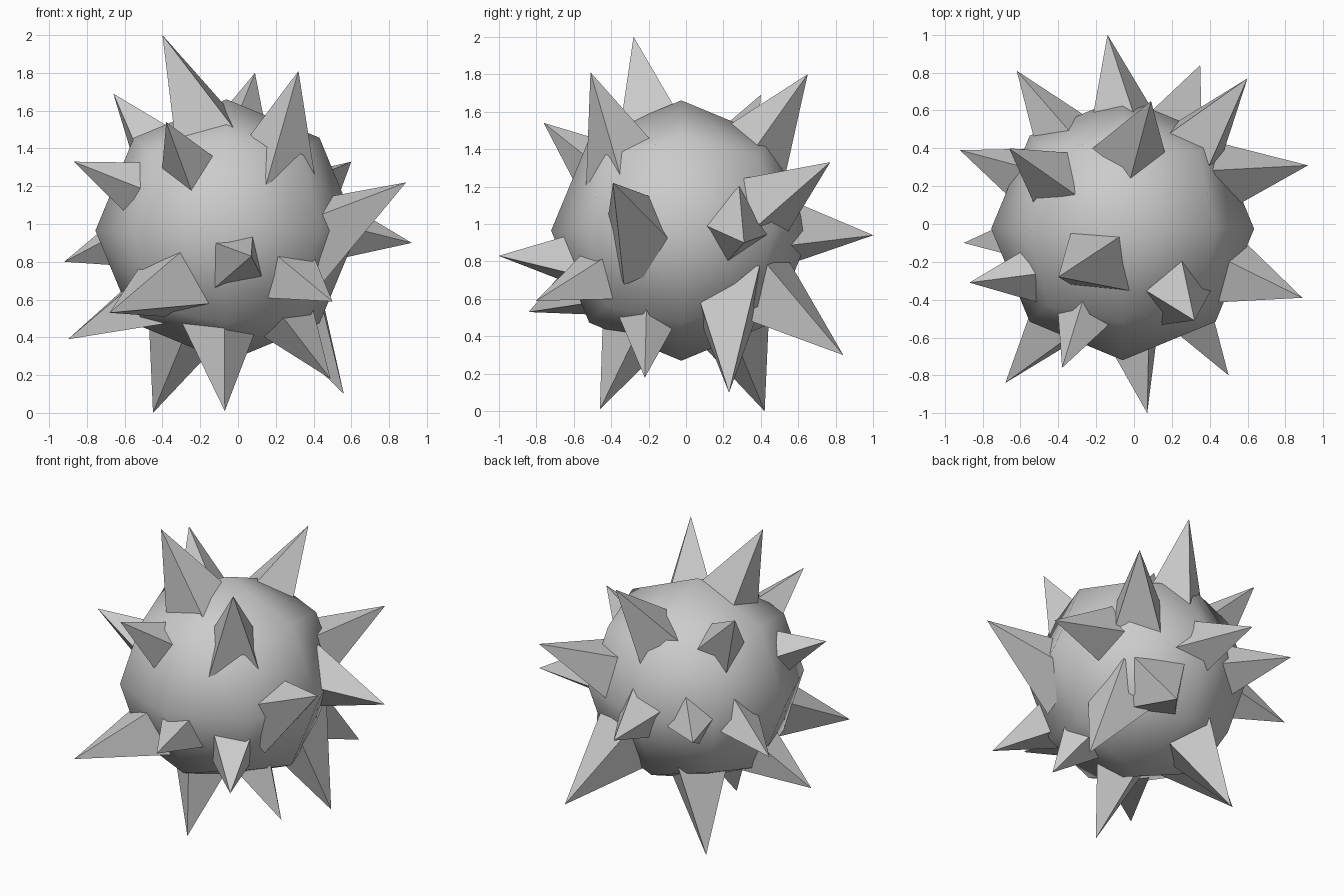
import bpy
import bmesh
import math
from mathutils import Vector

cube = bpy.data.objects.get("Cube")
if cube:
    bpy.data.objects.remove(cube, do_unlink=True)

# Single plain grey material
grey = bpy.data.materials.new("plain grey")
grey.use_nodes = True
grey.diffuse_color = (0.6, 0.6, 0.6, 1)
grey.node_tree.nodes["Principled BSDF"].inputs["Base Color"].default_value = (0.6, 0.6, 0.6, 1)

CENTRE = Vector((-0.06, -0.025, 0.965))
RADIUS = 0.695


def add_object(name, bm, smooth=False):
    bmesh.ops.recalc_face_normals(bm, faces=bm.faces)
    for f in bm.faces:
        f.smooth = smooth
    mesh = bpy.data.meshes.new(name)
    bm.to_mesh(mesh)
    bm.free()
    mesh.materials.append(grey)
    obj = bpy.data.objects.new(name, mesh)
    bpy.context.collection.objects.link(obj)
    return obj


# Ball: a cube divided once and rounded out
bm = bmesh.new()
bmesh.ops.create_cube(bm, size=2)
bmesh.ops.subdivide_edges(bm, edges=bm.edges[:], cuts=1, use_grid_fill=True)
for v in bm.verts:
    v.co = CENTRE + v.co.normalized() * RADIUS
add_object("ball", bm, smooth=True)

# Spikes: tip, point where the axis enters the ball, turn in degrees
SPIKES = [
    ((-0.40, -0.28, 2.00), (-0.20, -0.19, 1.54), 18),
    ((0.09, 0.65, 1.80), (-0.01, 0.40, 1.44), 16),
    ((0.32, -0.51, 1.81), (0.22, -0.36, 1.40), 48),
    ((-0.66, 0.40, 1.69), (-0.46, 0.26, 1.42), 0),
    ((-0.38, -0.76, 1.54), (-0.28, -0.53, 1.35), 17),
    ((-0.87, -0.31, 1.33), (-0.56, -0.27, 1.20), 0),
    ((0.60, 0.77, 1.33), (0.36, 0.47, 1.14), 43),
    ((0.89, -0.39, 1.22), (0.48, -0.25, 0.97), 70),
    ((0.92, 0.31, 0.90), (0.53, 0.26, 0.965), 80),
    ((-0.92, 0.39, 0.80), (-0.60, 0.27, 0.91), 12),
    ((0.07, -1.00, 0.83), (0.00, -0.65, 0.82), 56),
    ((0.50, -0.80, 0.59), (0.31, -0.51, 0.70), 43),
    ((-0.68, -0.84, 0.53), (-0.40, -0.51, 0.66), 58),
    ((-0.90, -0.10, 0.39), (-0.56, -0.07, 0.55), 45),
    ((-0.45, 0.42, 0.00), (-0.30, 0.27, 0.40), 45),
    ((-0.07, -0.46, 0.01), (-0.09, -0.29, 0.40), 0),
    ((0.56, 0.23, 0.10), (0.35, 0.22, 0.48), 50),
    ((0.49, -0.22, 0.18), (0.28, -0.20, 0.47), 0),
    ((-0.14, 1.00, 0.94), (-0.07, 0.62, 0.95), 20),
    ((0.35, 0.84, 0.30), (0.20, 0.48, 0.59), 45),
    ((-0.62, 0.81, 0.98), (-0.40, 0.50, 0.95), 15),
]
LENGTH = 0.66       # whole spike, including the part sunk in the ball
HALF_DIAGONAL = 0.264


def add_spike(name, tip, entry, turn):
    tip = Vector(tip)
    axis = (tip - Vector(entry)).normalized()
    side = Vector((0, 0, 1)).cross(axis).normalized()
    up = axis.cross(side)
    base = tip - axis * LENGTH
    bm = bmesh.new()
    apex = bm.verts.new(tip)
    ring = []
    for i in range(4):
        a = math.radians(turn + 90 * i)
        ring.append(bm.verts.new(base + (side * math.cos(a) + up * math.sin(a)) * HALF_DIAGONAL))
    bm.faces.new(ring)
    for i in range(4):
        bm.faces.new((ring[i], ring[(i + 1) % 4], apex))
    add_object(name, bm)


for n, (tip, entry, turn) in enumerate(SPIKES, 1):
    add_spike(f"spike_{n:02d}", tip, entry, turn)
